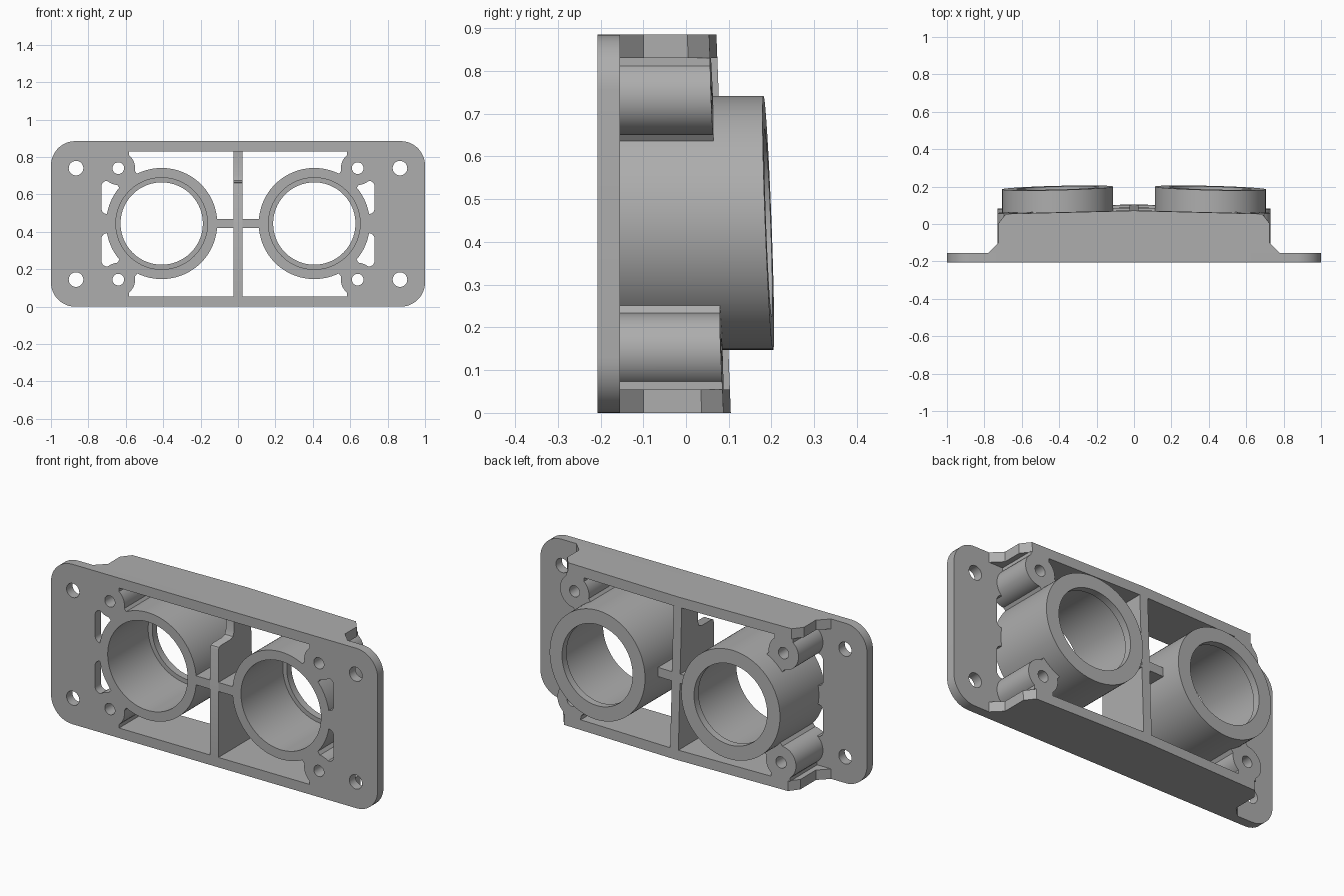
import bpy, bmesh, math
from mathutils import Vector

if "Cube" in bpy.data.objects:
    bpy.data.objects.remove(bpy.data.objects["Cube"])

FRONT, SEAT, TOP, MID = -0.207, -0.155, 0.885, 0.4425
TUBE = Vector((0.408, MID + 0.002))
BOSSES = [Vector((0.64, MID + s * 0.298)) for s in (-1, 1)]
SCREWS = [Vector((0.866, MID + s * 0.298)) for s in (-1, 1)]

grey = bpy.data.materials.new("mid_grey")
grey.use_nodes = True
grey.diffuse_color = (0.42, 0.42, 0.42, 1)
grey.node_tree.nodes["Principled BSDF"].inputs["Base Color"].default_value = (0.42, 0.42, 0.42, 1)


def back(x, z):
    """Depth of the tilted rear plane, which falls away outward and upward."""
    return 0.088 - 0.025 * abs(x) - 0.038 * (z - MID)


def finish(name, bm, mirror=True):
    bmesh.ops.recalc_face_normals(bm, faces=bm.faces)
    mesh = bpy.data.meshes.new(name)
    bm.to_mesh(mesh)
    bm.free()
    mesh.materials.append(grey)
    ob = bpy.data.objects.new(name, mesh)
    bpy.context.collection.objects.link(ob)
    shade(mesh)
    if mirror:
        ob.modifiers.new("Mirror", 'MIRROR')
    return ob


def shade(mesh):
    mesh.shade_smooth()
    mesh.set_sharp_from_angle(angle=math.radians(30))


def prism(name, near, far, mirror=True, open_middle=False):
    """Solid between two matching outlines."""
    bm = bmesh.new()
    a = [bm.verts.new(p) for p in near]
    b = [bm.verts.new(p) for p in far]
    bm.faces.new(a)
    bm.faces.new(b[::-1])
    for i in range(len(a)):
        j = (i + 1) % len(a)
        bm.faces.new((a[j], a[i], b[i], b[j]))
    if open_middle:
        drop_middle(bm)
    return finish(name, bm, mirror)


def drop_middle(bm):
    inner = [f for f in bm.faces if all(abs(v.co.x) < 1e-5 for v in f.verts)]
    bmesh.ops.delete(bm, geom=inner, context='FACES')


def extrude(name, outline, y0, y1, mirror=True):
    """Extrude an x-z outline through depth; y1 may be a function of (x, z)."""
    rear = y1 if callable(y1) else (lambda x, z: y1)
    return prism(name, [(x, y0, z) for x, z in outline],
                 [(x, rear(x, z), z) for x, z in outline], mirror)


def rect(x0, x1, z0, z1):
    return [(x0, z0), (x1, z0), (x1, z1), (x0, z1)]


def arc(c, r, start, end, n):
    return [(c[0] + r * math.cos(math.radians(start + (end - start) * i / n)),
             c[1] + r * math.sin(math.radians(start + (end - start) * i / n)))
            for i in range(n + 1)]


def circle(c, r, n=48):
    return arc(c, r, 0, 360, n)[:-1]


def rounded(x0, x1, z0, z1, r):
    pts = []
    for cx, cz, a in ((x1 - r, z1 - r, 0), (x0 + r, z1 - r, 90),
                      (x0 + r, z0 + r, 180), (x1 - r, z0 + r, 270)):
        pts += arc((cx, cz), r, a, a + 90, 6)
    return pts


def ring(name, c, profile, n):
    """Revolve a closed (radius, rear offset) profile; None means the front plane."""
    bm = bmesh.new()
    loops = []
    for r, off in profile:
        loops.append([bm.verts.new((x, FRONT if off is None else back(x, z) + off, z))
                      for x, z in circle(c, r, n)])
    for k, a in enumerate(loops):
        b = loops[(k + 1) % len(loops)]
        for i in range(n):
            j = (i + 1) % n
            bm.faces.new((a[i], a[j], b[j], b[i]))
    return finish(name, bm)


# Mounting plate, one half with rounded outer corners
r = 0.13
outline = [(0, 0)] + arc((1 - r, r), r, 270, 360, 12) \
    + arc((1 - r, TOP - r), r, 0, 90, 12) + [(0, TOP)]
plate = extrude("mounting_plate", outline, FRONT, SEAT, mirror=False)

# Openings in the plate
holes = [rect(-0.05, 0.583, 0.055, 0.83), circle(TUBE, 0.295, 96)]
holes += [circle(b, 0.088) for b in BOSSES] + [circle(s, 0.039) for s in SCREWS]
holes += [rounded(0.61, 0.73, z, z + 0.178, 0.03) for z in (0.215, 0.495)]
for outline in holes:
    cutter = extrude("cutter", outline, FRONT - 0.1, SEAT + 0.1, mirror=False)
    cutter.hide_render = True
    mod = plate.modifiers.new("Cut", 'BOOLEAN')
    mod.operation, mod.solver, mod.object = 'DIFFERENCE', 'EXACT', cutter
    bpy.context.view_layer.update()
    cut = bpy.data.meshes.new_from_object(plate.evaluated_get(bpy.context.evaluated_depsgraph_get()))
    plate.modifiers.clear()
    plate.data = cut
    bpy.data.objects.remove(cutter)
bm = bmesh.new()
bm.from_mesh(plate.data)
drop_middle(bm)
bm.to_mesh(plate.data)
bm.free()
shade(plate.data)
plate.modifiers.new("Mirror", 'MIRROR')


# Top and bottom walls with flared feet and clipped rear corners
def wall_outline(z):
    return [(0, SEAT, z), (0.78, SEAT, z), (0.725, -0.1, z),
            (0.725, back(0.725, z) - 0.05, z), (0.685, back(0.685, z), z),
            (0, back(0, z), z)]


for name, z0, z1 in (("bottom_wall", 0, 0.055), ("top_wall", 0.83, TOP)):
    prism(name, wall_outline(z0), wall_outline(z1), open_middle=True)

# Tubes with a thin inner lip at the rear
ring("tube", TUBE, [(0.297, None), (0.297, 0.115), (0.22, 0.115),
                    (0.22, 0.075), (0.245, 0.075), (0.245, None)], 96)

# Screw bosses, each tied to its tube and to the nearest wall
for b, side in zip(BOSSES, ("lower", "upper")):
    ring(side + "_boss", b, [(0.09, None), (0.09, 0), (0.031, 0), (0.031, None)], 48)
    u = (b - TUBE).normalized()
    n = Vector((-u.y, u.x)) * 0.06
    inner, outer = TUBE + u * 0.27, b - u * 0.036
    extrude(side + "_boss_web", [inner - n, outer - n, outer + n, inner + n], FRONT, back)
    z0, z1 = (0.055, b.y - 0.04) if side == "lower" else (b.y + 0.04, 0.83)
    extrude(side + "_boss_rib", rect(0.583, 0.695, z0, z1), SEAT, back)

# Central divider with a rounded step at the upper front
side = [(FRONT, 0.055), (back(0, 0.055), 0.055), (back(0, 0.83), 0.83),
        (-0.07, 0.83), (-0.07, 0.70), (-0.08, 0.675), (-0.10, 0.667),
        (-0.19, 0.667), (-0.202, 0.662), (FRONT, 0.65)]
prism("divider", [(-0.025, y, z) for y, z in side], [(0.025, y, z) for y, z in side], mirror=False)

# Cross ribs from divider to tubes
extrude("cross_rib", rect(0.025, 0.13, 0.42, 0.47), FRONT, back)
